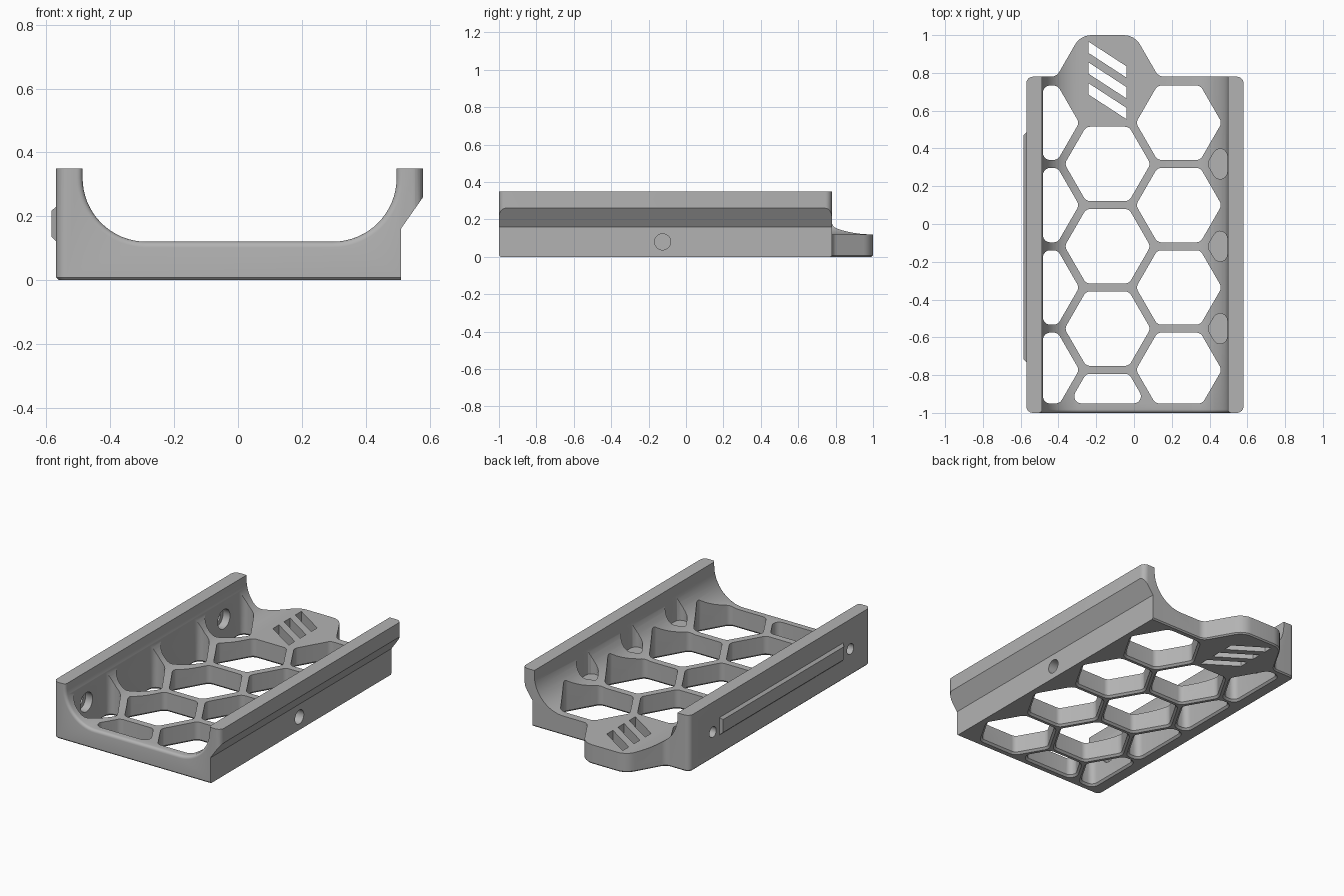
import bpy, bmesh, math
from math import sin, cos, pi, radians
from mathutils import Vector

if "Cube" in bpy.data.objects:
    bpy.data.objects.remove(bpy.data.objects["Cube"])

grey = bpy.data.materials.new("plain grey")
grey.use_nodes = True
COLOUR = (0.45, 0.45, 0.45, 1)
grey.diffuse_color = COLOUR
grey.node_tree.nodes["Principled BSDF"].inputs["Base Color"].default_value = COLOUR


def loft(bm, rings):
    """Closed solid through matching rings of 3D points."""
    rows = [[bm.verts.new(p) for p in ring] for ring in rings]
    n = len(rows[0])
    for a, b in zip(rows, rows[1:]):
        for i in range(n):
            j = (i + 1) % n
            bm.faces.new((a[i], a[j], b[j], b[i]))
    bm.faces.new(rows[0][::-1])
    bm.faces.new(rows[-1])


def make(name, bm):
    bmesh.ops.recalc_face_normals(bm, faces=bm.faces)
    mesh = bpy.data.meshes.new(name)
    bm.to_mesh(mesh)
    bm.free()
    mesh.materials.append(grey)
    obj = bpy.data.objects.new(name, mesh)
    bpy.context.collection.objects.link(obj)
    return obj


def rounded(corners, radii, steps=6):
    """Counter-clockwise polygon with an arc at every corner."""
    out, n = [], len(corners)
    for i, r in enumerate(radii):
        p = Vector(corners[i])
        a = (Vector(corners[i - 1]) - p).normalized()
        b = (Vector(corners[(i + 1) % n]) - p).normalized()
        half = a.angle(b) / 2
        centre = p + (a + b).normalized() * r / sin(half)
        start = p + a * r / math.tan(half) - centre
        end = p + b * r / math.tan(half) - centre
        sweep = start.angle(end)
        for k in range(steps + 1):
            t = k / steps
            out.append(centre + (start * sin((1 - t) * sweep) + end * sin(t * sweep)) / sin(sweep))
    return out


def offset(points, d):
    """Move outline outwards by d."""
    out, n = [], len(points)
    for i, p in enumerate(points):
        t = (points[(i + 1) % n] - points[i - 1]).normalized()
        out.append(p + Vector((t.y, -t.x)) * d)
    return out


def clip(poly, axis, limit, sign):
    """Keep the part of a polygon on one side of an axis-aligned line."""
    out = []
    for i, q in enumerate(poly):
        p = poly[i - 1]
        dp, dq = (p[axis] - limit) * sign, (q[axis] - limit) * sign
        if dp * dq < 0:
            out.append(p.lerp(q, dp / (dp - dq)))
        if dq >= 0:
            out.append(q)
    return out


def at_z(points, z):
    return [(p.x, p.y, z) for p in points]


def disc(x, y, z, r, n=32):
    return [(x, y + r * cos(2 * pi * i / n), z + r * sin(2 * pi * i / n)) for i in range(n)]


def boolean(target, cutter, operation):
    cutter.hide_render = True
    mod = target.modifiers.new("cut", 'BOOLEAN')
    mod.operation = operation
    mod.solver = 'EXACT'
    mod.object = cutter
    bpy.context.view_layer.objects.active = target
    bpy.ops.object.modifier_apply(modifier=mod.name)
    bpy.data.objects.remove(cutter)


# Cradle cross-section swept along y, with the front inner edge rounded over
def section(y, d):
    pts = [(-0.65, -0.05), (0.51, -0.05), (0.51, 0.16), (0.615, 0.31), (0.615, 0.35)]
    r = 0.2 + d
    pts.append((0.297 + r, 0.35))
    for k in range(17):
        a = -k * pi / 32
        pts.append((0.297 + r * cos(a), 0.32 + r * sin(a)))
    for k in range(17):
        a = -pi / 2 - k * pi / 32
        pts.append((-0.287 + r * cos(a), 0.32 + r * sin(a)))
    pts += [(-0.287 - r, 0.35), (-0.65, 0.35)]
    return [(x, y, z) for x, z in pts]


EDGE = 0.018
bm = bmesh.new()
rings = [section(-1.1, EDGE)]
for k in range(5):
    a = k * pi / 8
    rings.append(section(-1 + EDGE * (1 - cos(a)), EDGE * (1 - sin(a))))
loft(bm, rings + [section(1.1, 0)])
cradle = make("cradle", bm)

# Plan outline with rear tab, chamfered along the underside
plan = rounded([(-0.57, -1), (0.58, -1), (0.58, 0.78), (0.13, 0.78),
                (0.003, 1), (-0.283, 1), (-0.41, 0.78), (-0.57, 0.78)],
               [0.035, 0.035, 0.035, 0.05, 0.1, 0.1, 0.05, 0.035])
bm = bmesh.new()
loft(bm, [at_z(offset(plan, -0.008), 0), at_z(plan, 0.008), at_z(plan, 0.5)])
boolean(cradle, make("plan_outline", bm), 'INTERSECT')

# Honeycomb openings, blind pockets along the overhanging wall
PITCH, APOTHEM = 0.436, 0.197
bm = bmesh.new()
for col in range(4):
    cx = -0.14 + (col - 1) * PITCH * cos(pi / 6)
    for row in range(4):
        cy = (0.318 if col % 2 else 0.536) - row * PITCH
        if col == 3 and row == 3:
            continue
        hexagon = [Vector((cx, cy)) + Vector((cos(i * pi / 3), sin(i * pi / 3))) * APOTHEM / cos(pi / 6)
                   for i in range(6)]
        for axis, limit, sign in ((0, -0.482, 1), (0, 0.494, -1), (1, -0.95, 1)):
            hexagon = clip(hexagon, axis, limit, sign)
        cell = rounded(hexagon, [0.038] * len(hexagon))
        if col == 3:
            loft(bm, [at_z(cell, 0.13), at_z(cell, 0.5)])
        else:
            loft(bm, [at_z(offset(cell, 0.022), -0.01), at_z(cell, 0.012), at_z(cell, 0.5)])

# Three equal plain slots through the tab
for cy in (0.65, 0.76, 0.87):
    slot = [Vector((-0.14 + sx * 0.1, cy - sx * 0.065 + sy * 0.03))
            for sx, sy in ((-1, -1), (1, -1), (1, 1), (-1, 1))]
    loft(bm, [at_z(slot, -0.05), at_z(slot, 0.5)])
boolean(cradle, make("openings", bm), 'DIFFERENCE')

# Counterbored screw holes in one wall, blind round hole in the other
bm = bmesh.new()
for y in (0.55, -0.8):
    loft(bm, [disc(x, y, 0.165, r) for x, r in
              ((-0.65, 0.033), (-0.53, 0.033), (-0.53, 0.06), (-0.4, 0.06))])
loft(bm, [disc(0.4, -0.125, 0.08, 0.043), disc(0.7, -0.125, 0.08, 0.043)])
boolean(cradle, make("bores", bm), 'DIFFERENCE')

# Chamfered locating rail on the outer side wall
bm = bmesh.new()
loft(bm, [[(x, y, z) for y, z in ((-0.73 + d, 0.122 + d), (0.485 - d, 0.122 + d),
                                  (0.485 - d, 0.23 - d), (-0.73 + d, 0.23 - d))]
          for x, d in ((-0.56, 0), (-0.57, 0), (-0.585, 0.014))])
rail = make("side_rail", bm)

for obj in (cradle, rail):
    bpy.ops.object.select_all(action='DESELECT')
    obj.select_set(True)
    bpy.context.view_layer.objects.active = obj
    bpy.ops.object.shade_smooth_by_angle(angle=radians(25))
